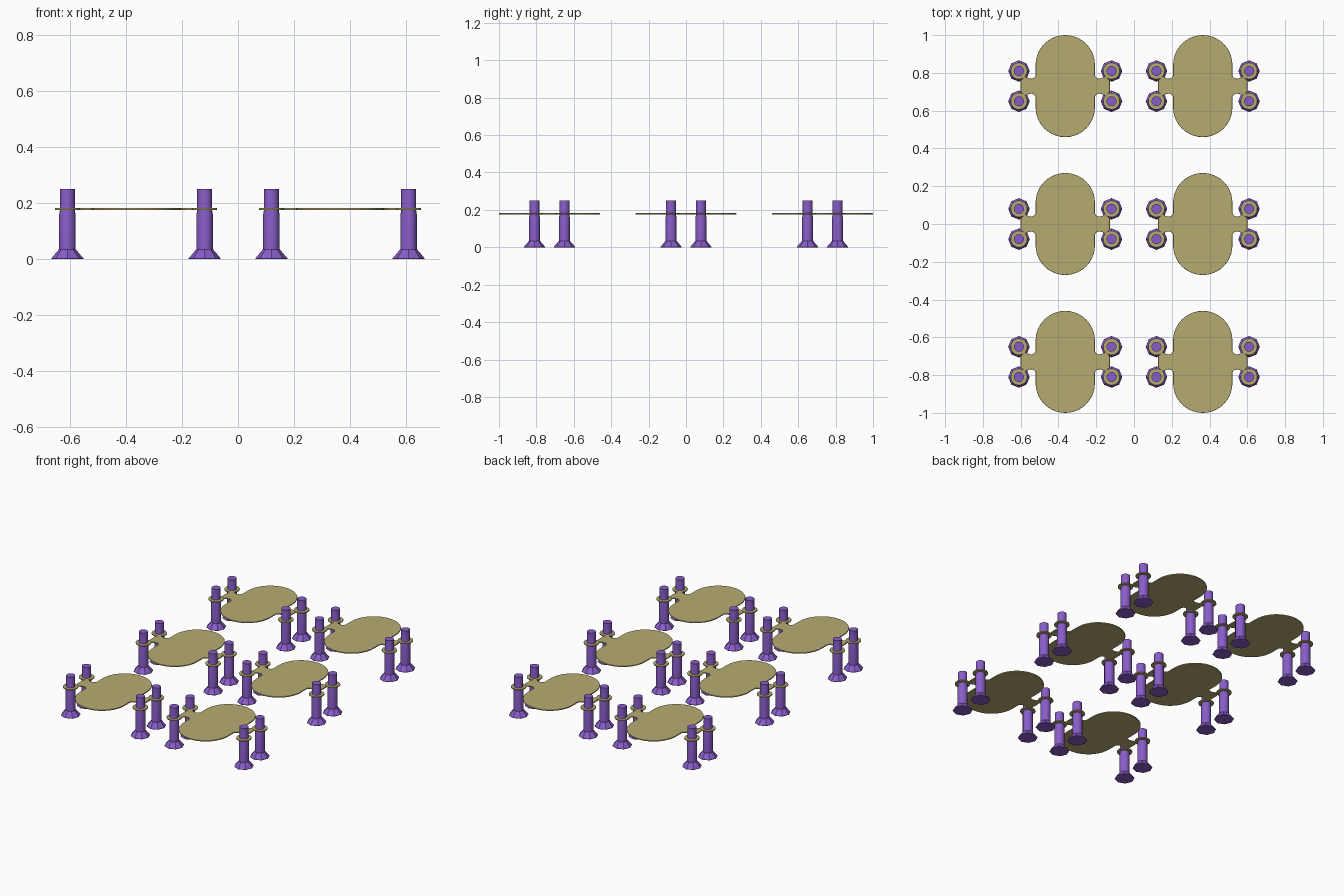
import bpy, bmesh
from math import sin, cos, radians, pi

if "Cube" in bpy.data.objects:
    bpy.data.objects.remove(bpy.data.objects["Cube"])


def material(name, rgb):
    m = bpy.data.materials.new(name)
    m.diffuse_color = (*rgb, 1)
    m.use_nodes = True
    m.node_tree.nodes["Principled BSDF"].inputs["Base Color"].default_value = m.diffuse_color
    return m


PURPLE = material("purple", (0.25, 0.11, 0.58))
OLIVE = material("olive", (0.47, 0.41, 0.17))


def add_object(name, mesh, loc):
    ob = bpy.data.objects.new(name, mesh)
    ob.location = loc
    bpy.context.collection.objects.link(ob)
    return ob


def lathe(name, profile, sides, mat, smooth):
    # profile of (radius, z) turned round the z axis and capped
    bm = bmesh.new()
    rings = [[bm.verts.new((r * cos(2 * pi * i / sides), r * sin(2 * pi * i / sides), z))
              for i in range(sides)] for r, z in profile]
    for a, b in zip(rings, rings[1:]):
        for i in range(sides):
            j = (i + 1) % sides
            bm.faces.new((a[i], a[j], b[j], b[i])).smooth = smooth
    bm.faces.new(rings[0][::-1])
    bm.faces.new(rings[-1])
    for e in bm.edges:
        if len(e.link_faces) == 2 and e.calc_face_angle() > radians(30):
            e.smooth = False
    me = bpy.data.meshes.new(name)
    bm.to_mesh(me)
    bm.free()
    me.materials.append(mat)
    return me


def arc(cx, cy, r, a0, a1, n):
    return [(cx + r * cos(radians(a0 + (a1 - a0) * i / n)),
             cy + r * sin(radians(a0 + (a1 - a0) * i / n))) for i in range(n + 1)]


PX, PY = 0.245, 0.08      # post offsets inside one table


def table_top_mesh():
    # quarter outline: rounded end, neck, eyelet round the post, web
    q = arc(0, 0.113, 0.157, 90, 0, 10)
    q += [(0.157, 0.055), (0.165, 0.045), (0.178, 0.039), (0.19, 0.041)]
    q += arc(PX, PY, 0.045, 222, -115, 16)
    q += [(0.236, 0.03), (0.236, 0.0)]
    right = q + [(x, -y) for x, y in q[-2::-1]]
    outline = right + [(-x, y) for x, y in right[-2:0:-1]]
    bm = bmesh.new()
    face = bm.faces.new([bm.verts.new((x, y, 0.174)) for x, y in outline])
    bm.normal_update()
    ext = bmesh.ops.extrude_face_region(bm, geom=[face], use_keep_orig=True)
    verts = [g for g in ext["geom"] if isinstance(g, bmesh.types.BMVert)]
    bmesh.ops.translate(bm, verts=verts, vec=(0, 0, 0.008))
    bmesh.ops.recalc_face_normals(bm, faces=bm.faces[:])
    me = bpy.data.meshes.new("table_top")
    bm.to_mesh(me)
    bm.free()
    me.materials.append(OLIVE)
    return me


top_mesh = table_top_mesh()
post_mesh = lathe("post", [(0.029, 0.02), (0.029, 0.16), (0.0265, 0.174), (0.0265, 0.25)],
                  16, PURPLE, True)
foot_mesh = lathe("foot", [(0.057, 0), (0.057, 0.002), (0.03, 0.034)], 8, PURPLE, False)

# six tables in two columns and three rows
for cx in (-0.364, 0.364):
    for cy in (-0.73, 0, 0.73):
        top = add_object("table_top", top_mesh, (cx, cy, 0))
        bev = top.modifiers.new("rounded_rim", 'BEVEL')
        bev.width = 0.003
        bev.segments = 2
        bev.limit_method = 'ANGLE'
        bev.angle_limit = radians(60)
        for sx in (-1, 1):
            for sy in (-1, 1):
                loc = (cx + sx * PX, cy + sy * PY, 0)
                add_object("post", post_mesh, loc)
                add_object("foot", foot_mesh, loc)
